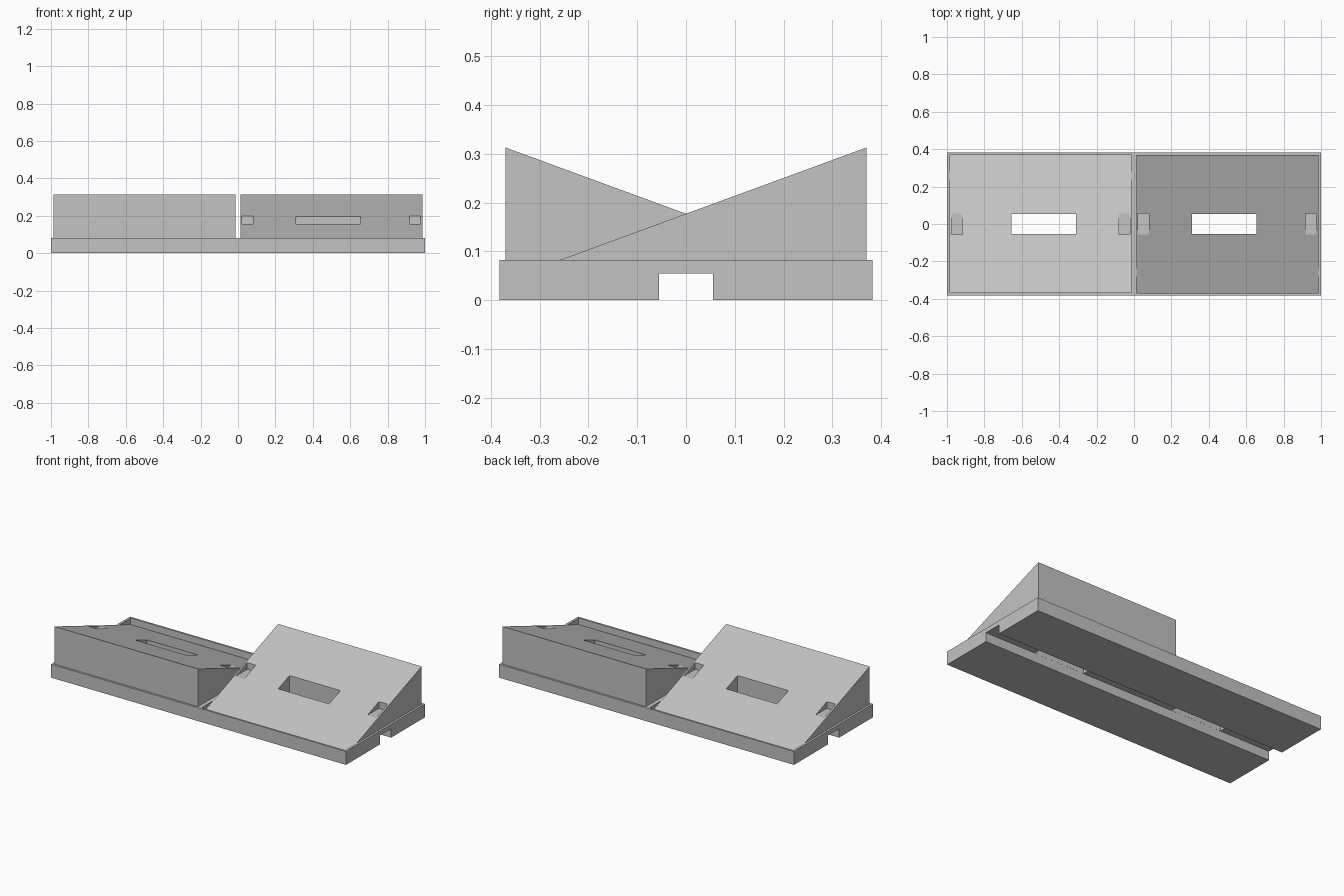
import bpy
from mathutils import Matrix, Vector
from math import pi

if "Cube" in bpy.data.objects:
    bpy.data.objects.remove(bpy.data.objects["Cube"])

grey = bpy.data.materials.new("plain grey")
grey.use_nodes = True
grey.diffuse_color = (0.55, 0.55, 0.55, 1)
grey.node_tree.nodes["Principled BSDF"].inputs["Base Color"].default_value = grey.diffuse_color

# Shared dimensions
BASE_TOP = 0.082
HALF_DEPTH = 0.37
CENTRE_Z = 0.177
SLOPE = 0.367
SLOT = 0.0545
WEDGE_X = (0.0125, 0.9865)
TURN = Matrix.Rotation(pi, 4, "Z")


def slope_z(y):
    return CENTRE_Z + SLOPE * y


def prism(name, profile, x0, x1, turned=False):
    """Extrude a counter-clockwise (y, z) profile along x."""
    n = len(profile)
    verts = [Vector((x, y, z)) for x in (x0, x1) for y, z in profile]
    if turned:
        verts = [TURN @ v for v in verts]
    faces = [tuple(reversed(range(n))), tuple(range(n, 2 * n))]
    faces += [(i, (i + 1) % n, (i + 1) % n + n, i + n) for i in range(n)]
    mesh = bpy.data.meshes.new(name)
    mesh.from_pydata(verts, [], faces)
    mesh.materials.append(grey)
    obj = bpy.data.objects.new(name, mesh)
    bpy.context.collection.objects.link(obj)
    return obj


def cut(obj, profile, x0, x1, turned):
    """Subtract a prism from an object."""
    cutter = prism("cutter", profile, x0, x1, turned)
    cutter.hide_render = True
    mod = obj.modifiers.new("cut", "BOOLEAN")
    mod.operation = "DIFFERENCE"
    mod.solver = "EXACT"
    mod.object = cutter
    bpy.context.view_layer.objects.active = obj
    bpy.ops.object.modifier_apply(modifier=mod.name)
    bpy.data.objects.remove(cutter)


# Base plate with a cable groove along its underside
base = prism("base_plate", [
    (-0.382, 0), (-0.055, 0), (-0.055, 0.055), (0.055, 0.055),
    (0.055, 0), (0.382, 0), (0.382, BASE_TOP), (-0.382, BASE_TOP)], -1, 1)

toe = (BASE_TOP - CENTRE_Z) / SLOPE
above = BASE_TOP + 0.05
pocket = [(-HALF_DEPTH, slope_z(-HALF_DEPTH)), (toe + 0.05 / SLOPE, above),
          (-HALF_DEPTH, above)]
slot = [(-SLOT, -0.1), (SLOT, -0.1), (SLOT, 0.5), (-SLOT, 0.5)]
notch_floor = slope_z(-0.055)
notch = [(-0.12, notch_floor), (0.057, notch_floor), (0.057, 0.4), (-0.12, 0.4)]

for name, turned in (("left_wedge", False), ("right_wedge", True)):
    # Sloped block sunk slightly into the base
    wedge = prism(name, [
        (toe, BASE_TOP), (toe + 0.05, 0.07), (HALF_DEPTH, 0.07),
        (HALF_DEPTH, slope_z(HALF_DEPTH))], *WEDGE_X, turned)
    # Recess where the slope runs on below the base top
    cut(base, pocket, *WEDGE_X, turned)
    # Through slot in the middle
    for part in (base, wedge):
        cut(part, slot, 0.311, 0.656, turned)
    # Level finger notches near both ends
    for x0, x1 in ((0.022, 0.081), (0.916, 0.975)):
        cut(wedge, notch, x0, x1, turned)
